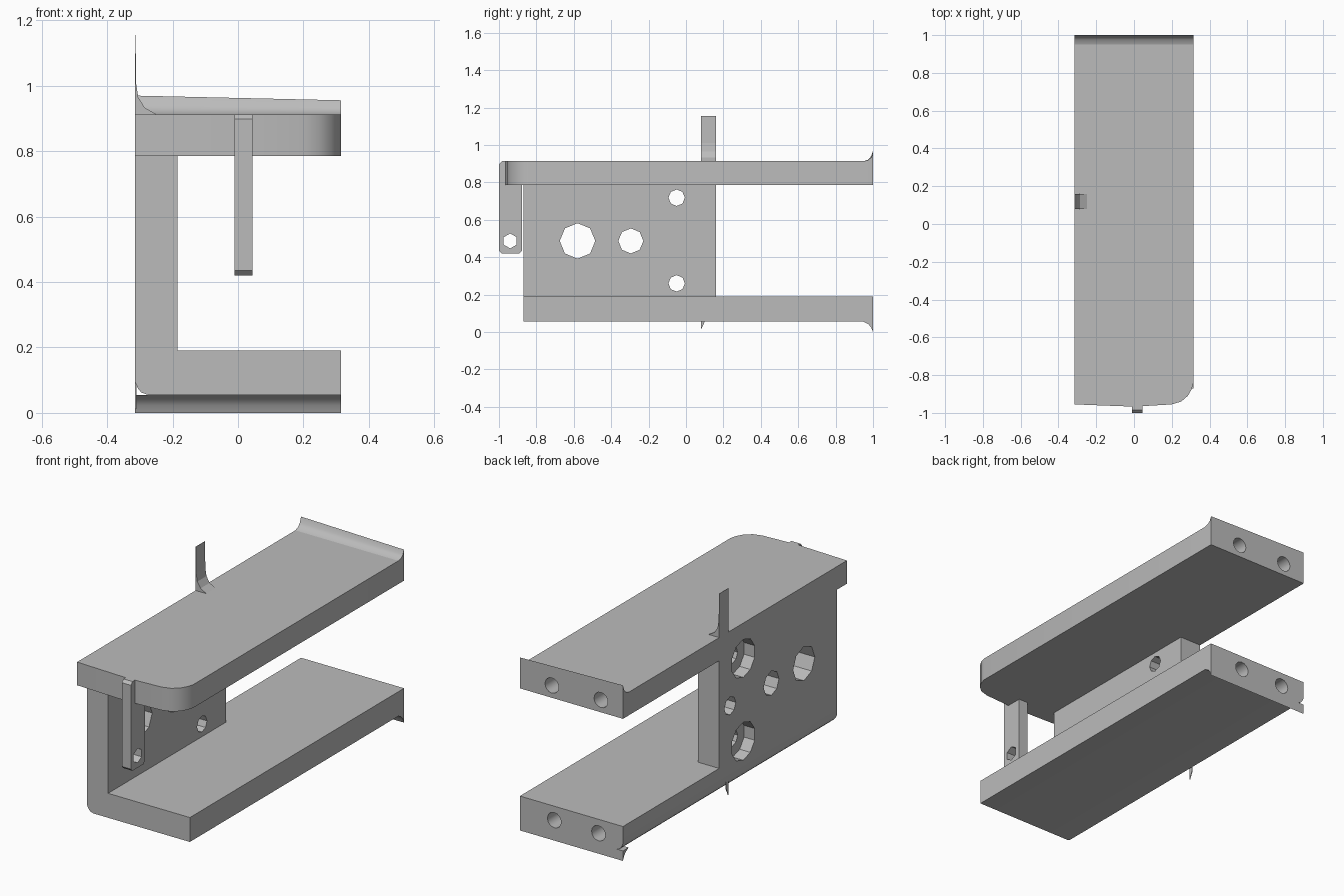
import bpy, bmesh, math
from mathutils import Vector

cube = bpy.data.objects.get("Cube")
if cube:
    bpy.data.objects.remove(cube)

GREY = (0.5, 0.5, 0.5, 1)
grey = bpy.data.materials.new("plain grey")
grey.use_nodes = True
grey.diffuse_color = GREY
grey.node_tree.nodes["Principled BSDF"].inputs["Base Color"].default_value = GREY


def prism(name, outline, axis, lo, hi):
    """Extrude a 2D outline along an axis; the other two axes keep x, y, z order."""
    bm = bmesh.new()
    verts = []
    for a, b in outline:
        co = [a, b]
        co.insert(axis, lo)
        verts.append(bm.verts.new(co))
    face = bm.faces.new(verts)
    moved = bmesh.ops.extrude_face_region(bm, geom=[face])["geom"]
    shift = Vector((0, 0, 0))
    shift[axis] = hi - lo
    bmesh.ops.translate(bm, vec=shift,
                        verts=[v for v in moved if isinstance(v, bmesh.types.BMVert)])
    bmesh.ops.recalc_face_normals(bm, faces=bm.faces)
    mesh = bpy.data.meshes.new(name)
    bm.to_mesh(mesh)
    bm.free()
    mesh.materials.append(grey)
    obj = bpy.data.objects.new(name, mesh)
    bpy.context.collection.objects.link(obj)
    return obj


def rect(a0, a1, b0, b1):
    return [(a0, b0), (a1, b0), (a1, b1), (a0, b1)]


def drill(targets, centre, radius, sides, axis, lo, hi):
    """Cut one round hole through every target, then discard the cutter."""
    ring = [(centre[0] + radius * math.sin(math.tau * i / sides),
             centre[1] + radius * math.cos(math.tau * i / sides)) for i in range(sides)]
    cutter = prism("hole_cutter", ring, axis, lo, hi)
    cutter.hide_render = True
    for obj in targets:
        mod = obj.modifiers.new("hole", 'BOOLEAN')
        mod.operation, mod.solver, mod.object = 'DIFFERENCE', 'EXACT', cutter
        bpy.context.view_layer.objects.active = obj
        bpy.ops.object.modifier_apply(modifier=mod.name)
    bpy.data.objects.remove(cutter)


W = 0.315           # half width
FLOOR, LOW, HIGH, ROOF = 0.055, 0.19, 0.785, 0.913

# Top plate with one rounded front corner
top_plate = prism("top_plate", [
    (-W, 1), (-W, -0.955), (0, -0.967), (0.2, -0.955), (0.25, -0.94),
    (0.285, -0.91), (0.305, -0.875), (W, -0.84), (W, 1)], 2, HIGH, ROOF)

# Bottom plate with a rounded lower outer edge
bottom_plate = prism("bottom_plate", [
    (W, FLOOR), (W, LOW), (-W, LOW), (-W, 0.095), (-0.305, 0.073),
    (-0.295, 0.062), (-0.275, FLOOR)], 1, -0.87, 1)

# Upright wall joining both plates
wall = prism("side_wall", rect(-W, -0.185, -0.87, 0.16), 2, LOW, HIGH)

# Holes through the wall
drill([wall], (-0.58, 0.487), 0.095, 8, 0, -0.5, 0)
drill([wall], (-0.295, 0.487), 0.067, 8, 0, -0.5, 0)
drill([wall], (0.065, 0.5), 0.05, 8, 0, -0.5, -0.25)
for z in (0.26, 0.718):
    drill([wall], (-0.05, z), 0.044, 8, 0, -0.5, 0)
    drill([wall, top_plate, bottom_plate], (-0.05, z), 0.105, 10, 0, -0.5, -0.25)

# Blind screw holes in the rear ends
for x in (0.12, -0.18):
    drill([top_plate], (x, 0.853), 0.042, 16, 1, 0.78, 1.1)
for x in (0.105, -0.165):
    drill([bottom_plate], (x, 0.113), 0.042, 16, 1, 0.78, 1.1)

# Hanging front tab with cut lower corners
tab = prism("front_tab", [
    (-1, 0.435), (-0.985, 0.42), (-0.89, 0.42), (-0.877, 0.435), (-0.877, HIGH),
    (-0.95, HIGH), (-0.95, 0.913), (-0.985, 0.913), (-1, 0.898)], 0, -0.01, 0.045)
drill([tab], (-0.94, 0.487), 0.04, 6, 0, -0.2, 0.2)

# Flared lips at the rear ends
top_lip = prism("top_rear_lip", [
    (0.95, ROOF), (0.975, 0.922), (0.99, 0.94), (1, 0.97), (1, ROOF)], 0, -W, W)
for v in top_lip.data.vertices:
    if v.co.x > 0 and v.co.z > 0.92:
        v.co.z -= 0.25 * (v.co.z - ROOF)
bottom_lip = prism("bottom_rear_lip", [
    (0.95, FLOOR), (0.975, 0.042), (0.99, 0.024), (1, 0), (1, FLOOR)], 0, -W, W)

# Thin upright fin and small lower fin on the outer wall edge
prism("upper_fin", [
    (-W, ROOF), (-0.25, ROOF), (-0.285, 0.933), (-0.305, 0.965),
    (-0.312, 1.01), (-0.313, 1.155), (-W, 1.155)], 1, 0.08, 0.16)
prism("lower_fin", [(0.08, 0.012), (0.1, FLOOR), (0.1, 0.1), (0.08, 0.1)], 0, -W, -0.311)

# Smooth the round surfaces while keeping edges sharp
for obj in (top_plate, bottom_plate, top_lip, bottom_lip):
    bpy.ops.object.select_all(action='DESELECT')
    obj.select_set(True)
    bpy.context.view_layer.objects.active = obj
    bpy.ops.object.shade_smooth_by_angle(angle=math.radians(30))
